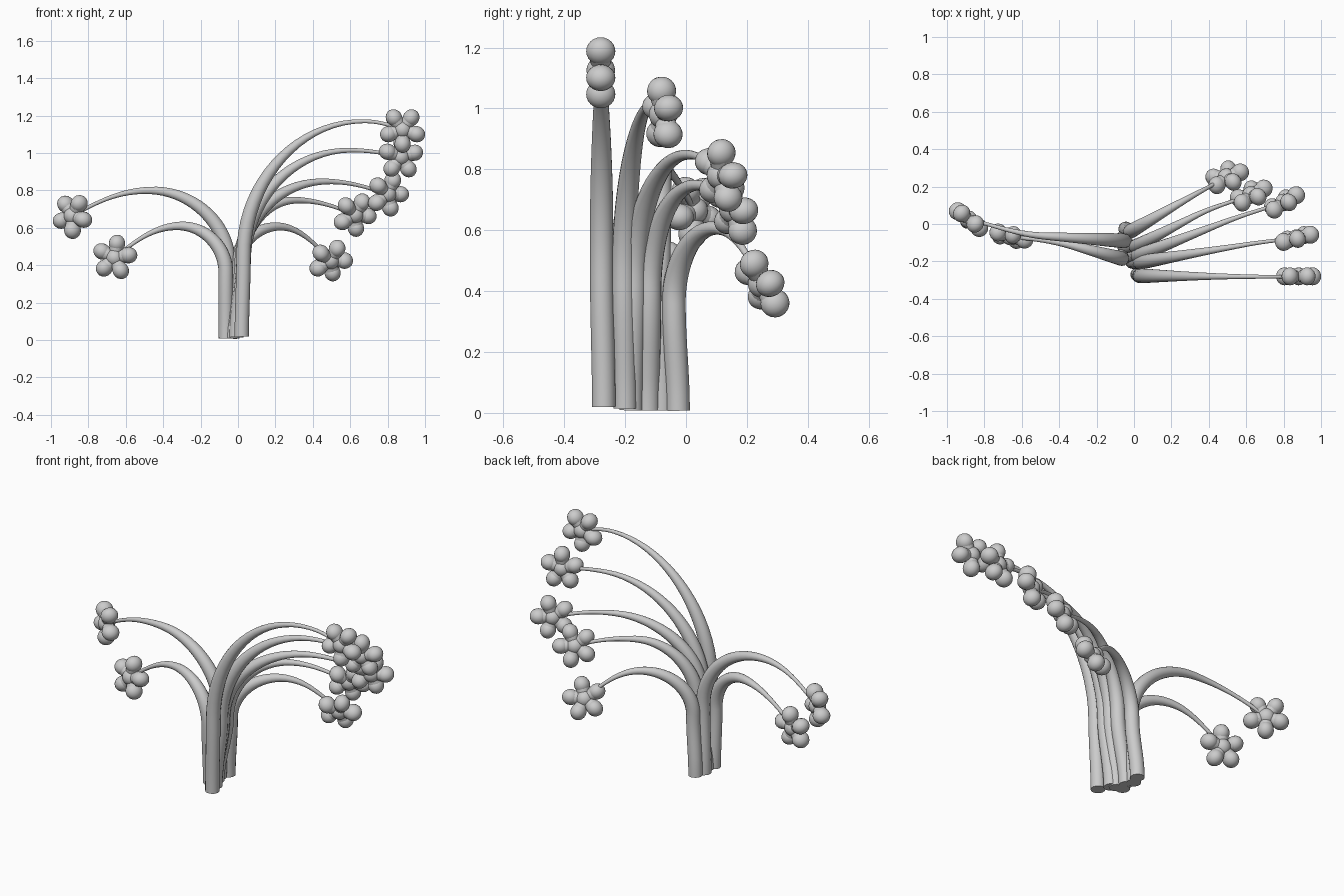
import bpy, bmesh, math
from mathutils import Vector, Matrix
from mathutils.geometry import interpolate_bezier

if "Cube" in bpy.data.objects:
    bpy.data.objects.remove(bpy.data.objects["Cube"])


def add_object(name, me):
    ob = bpy.data.objects.new(name, me)
    bpy.context.collection.objects.link(ob)
    bpy.ops.object.select_all(action='DESELECT')
    ob.select_set(True)
    bpy.context.view_layer.objects.active = ob
    bpy.ops.object.shade_smooth_by_angle(angle=math.radians(50))


def taper(f):
    """Stem radius: thick up to a third of the length, then thinning to the tip"""
    s = min(1, max(0, (f - .33) / .6))
    return .039 - .029 * s * s * (3 - 2 * s)


# stem: upright to the shoulder, quarter-ellipse arch to the peak, drooping to the flower
def make_stem(name, base, shoulder, peak, tip):
    base, shoulder, peak, tip = map(Vector, (base, shoulder, peak, tip))
    up = Vector((0, 0, 1))
    out = peak - shoulder
    rise, out.z = out.z, 0
    fall = tip - peak
    drop, fall.z = -fall.z, 0
    pts = interpolate_bezier(base, base + up * .12, shoulder - up * .12, shoulder, 8)[:-1]
    pts += interpolate_bezier(shoulder, shoulder + up * rise * .55, peak - out * .55, peak, 20)[:-1]
    pts += interpolate_bezier(peak, peak + out.normalized() * fall.length * .4,
                              tip - fall * .3 + up * drop * .5, tip, 14)
    run = [0]
    for a, b in zip(pts, pts[1:]):
        run.append(run[-1] + (b - a).length)

    cu = bpy.data.curves.new(name, 'CURVE')
    cu.dimensions = '3D'
    cu.bevel_depth = 1
    cu.bevel_resolution = 6
    cu.use_fill_caps = True
    sp = cu.splines.new('POLY')
    sp.points.add(len(pts) - 1)
    for p, co, r in zip(sp.points, pts, run):
        p.co = (*co, 1)
        p.radius = taper(r / run[-1])
    tmp = bpy.data.objects.new(name + "_curve", cu)
    bpy.context.collection.objects.link(tmp)
    dg = bpy.context.evaluated_depsgraph_get()
    me = bpy.data.meshes.new_from_object(tmp.evaluated_get(dg))
    bpy.data.objects.remove(tmp)
    add_object(name, me)


# flower: five ball-ended petals on tapered necks around a round centre
def make_flower(name, centre, heading, tilt, first):
    bm = bmesh.new()
    for k in range(5):
        rot = Matrix.Rotation(math.radians(first + 72 * k), 4, 'Z')
        ball = rot @ Matrix.Translation((.078, 0, 0)) @ Matrix.Diagonal((1.08, 1, 1.1, 1))
        bmesh.ops.create_uvsphere(bm, u_segments=18, v_segments=12, radius=.0435, matrix=ball)
        neck = rot @ Matrix.Translation((.036, 0, 0)) @ Matrix.Rotation(math.pi / 2, 4, 'Y')
        bmesh.ops.create_cone(bm, cap_ends=True, segments=18, radius1=.027, radius2=.041,
                              depth=.062, matrix=neck)
    bmesh.ops.create_uvsphere(bm, u_segments=20, v_segments=12, radius=.047)
    me = bpy.data.meshes.new(name)
    bm.to_mesh(me)
    bm.free()
    # flower plane: turned about z by heading, leaning by tilt
    a = math.radians(heading)
    u = Vector((math.cos(a), math.sin(a), 0))
    w = u.cross(Vector((0, -tilt, 1))).normalized()
    m = Matrix((u, w.cross(u), w)).transposed().to_4x4()
    me.transform(Matrix.Translation(centre) @ m)
    add_object(name, me)


# each spray: stem base, shoulder, peak, flower centre, (heading, tilt, first petal)
SPRAYS = [
    ((.02, -.27, .02), (.03, -.277, .45), (.67, -.282, 1.17), (.88, -.28, 1.125), (0, 0, 54)),
    ((-.01, -.2, .015), (.03, -.205, .42), (.6, -.11, 1.015), (.87, -.075, .98), (15, .08, 16)),
    ((-.03, -.18, .01), (.02, -.17, .42), (.47, .005, .848), (.8, .115, .78), (30, .2, 0)),
    ((-.05, -.125, .01), (.01, -.12, .4), (.31, .035, .748), (.625, .155, .67), (25, .4, -5)),
    ((-.045, -.026, .008), (-.02, -.04, .36), (.215, .095, .607), (.495, .25, .425), (20, .6, 0)),
    ((-.065, -.08, .008), (-.05, -.09, .4), (-.47, -.065, .8), (-.885, .025, .665), (-38, -.05, -88)),
    ((-.065, -.17, .01), (-.065, -.185, .36), (-.31, -.12, .61), (-.66, -.067, .44), (-14, -.15, 10)),
]
for i, (base, shoulder, peak, centre, pose) in enumerate(SPRAYS, 1):
    make_stem("stem_%d" % i, base, shoulder, peak, centre)
    make_flower("flower_%d" % i, centre, *pose)
